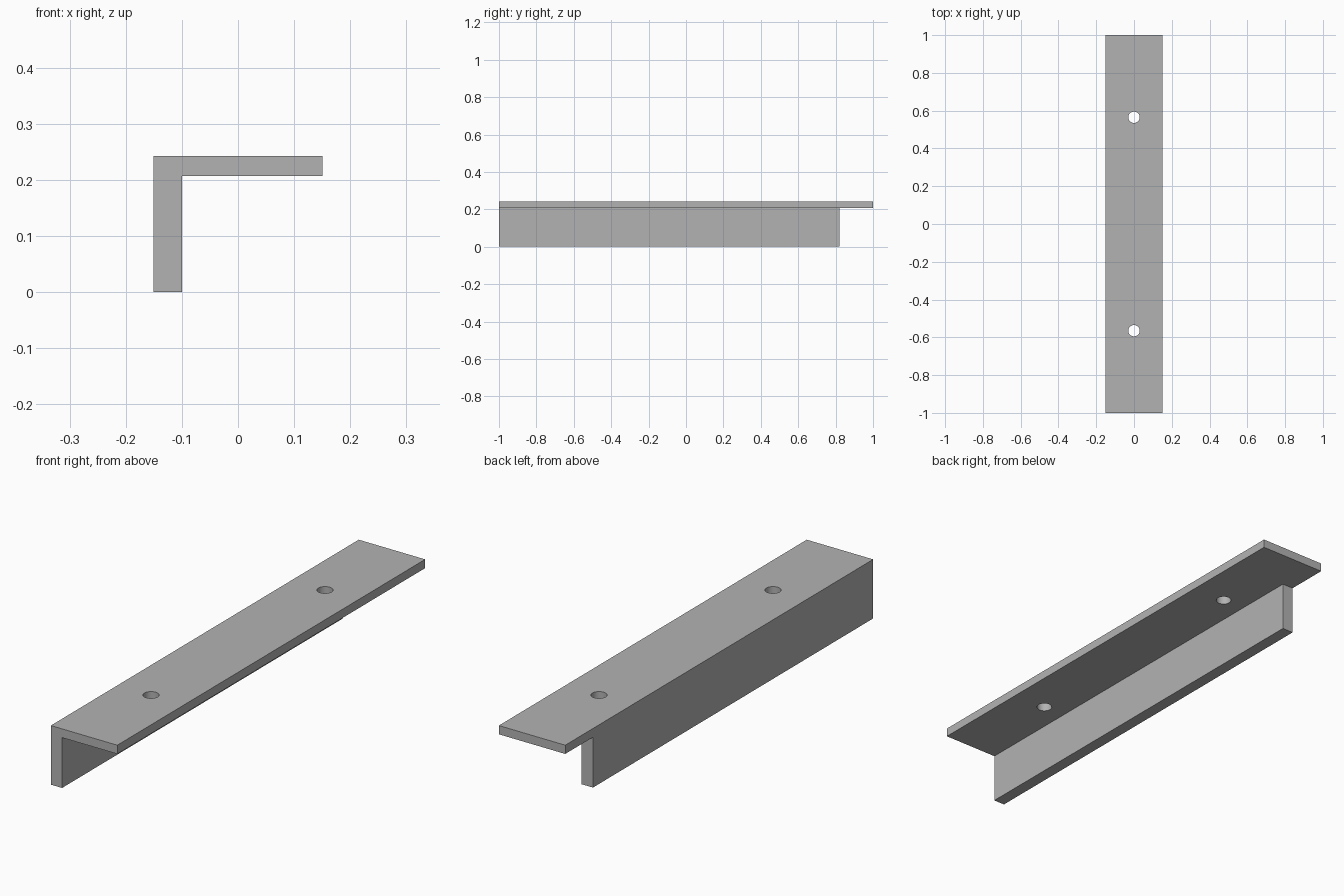
import bpy
import bmesh

cube = bpy.data.objects.get("Cube")
if cube:
    bpy.data.objects.remove(cube, do_unlink=True)

WIDTH, HEIGHT, LENGTH = 0.302, 0.243, 2.0
LEFT, RIGHT = -WIDTH / 2, WIDTH / 2
WEB, SHELF_Z, WEB_END = 0.051, 0.207, 0.82

steel = bpy.data.materials.new("grey_steel")
steel.use_nodes = True
grey = (0.45, 0.45, 0.45, 1)
steel.diffuse_color = grey
steel.node_tree.nodes["Principled BSDF"].inputs["Base Color"].default_value = grey


def add_object(name, bm):
    bmesh.ops.recalc_face_normals(bm, faces=bm.faces)
    mesh = bpy.data.meshes.new(name)
    bm.to_mesh(mesh)
    bm.free()
    mesh.materials.append(steel)
    obj = bpy.data.objects.new(name, mesh)
    bpy.context.collection.objects.link(obj)
    return obj


def cut(target, cutter):
    mod = target.modifiers.new(cutter.name, "BOOLEAN")
    mod.operation = "DIFFERENCE"
    mod.solver = "EXACT"
    mod.object = cutter
    bpy.context.view_layer.objects.active = target
    bpy.ops.object.modifier_apply(modifier=mod.name)
    bpy.data.objects.remove(cutter, do_unlink=True)


# Angle bar: L profile swept along its length
profile = [(LEFT, 0), (LEFT + WEB, 0), (LEFT + WEB, SHELF_Z),
           (RIGHT, SHELF_Z), (RIGHT, HEIGHT), (LEFT, HEIGHT)]
bm = bmesh.new()
end = bm.faces.new([bm.verts.new((x, -LENGTH / 2, z)) for x, z in profile])
swept = bmesh.ops.extrude_face_region(bm, geom=[end])["geom"]
bmesh.ops.translate(bm, vec=(0, LENGTH, 0),
                    verts=[v for v in swept if isinstance(v, bmesh.types.BMVert)])
bar = add_object("angle_bar", bm)

# Notch: the upright flange stops short of the back end
bm = bmesh.new()
bmesh.ops.create_cube(bm, size=1)
bmesh.ops.scale(bm, vec=(1, 1, 1), verts=bm.verts)
bmesh.ops.translate(bm, vec=(0, WEB_END + 0.5, SHELF_Z - 0.5), verts=bm.verts)
cut(bar, add_object("notch_cutter", bm))

# Two screw holes through the top flange
for side in (-1, 1):
    bm = bmesh.new()
    bmesh.ops.create_cone(bm, cap_ends=True, segments=32, radius1=0.03,
                          radius2=0.03, depth=0.2)
    bmesh.ops.translate(bm, vec=(0, side * 0.565, HEIGHT), verts=bm.verts)
    cut(bar, add_object("hole_cutter", bm))

# Smooth hole walls with crisp edges
bpy.ops.object.select_all(action="DESELECT")
bar.select_set(True)
bpy.context.view_layer.objects.active = bar
bpy.ops.object.shade_smooth_by_angle()
